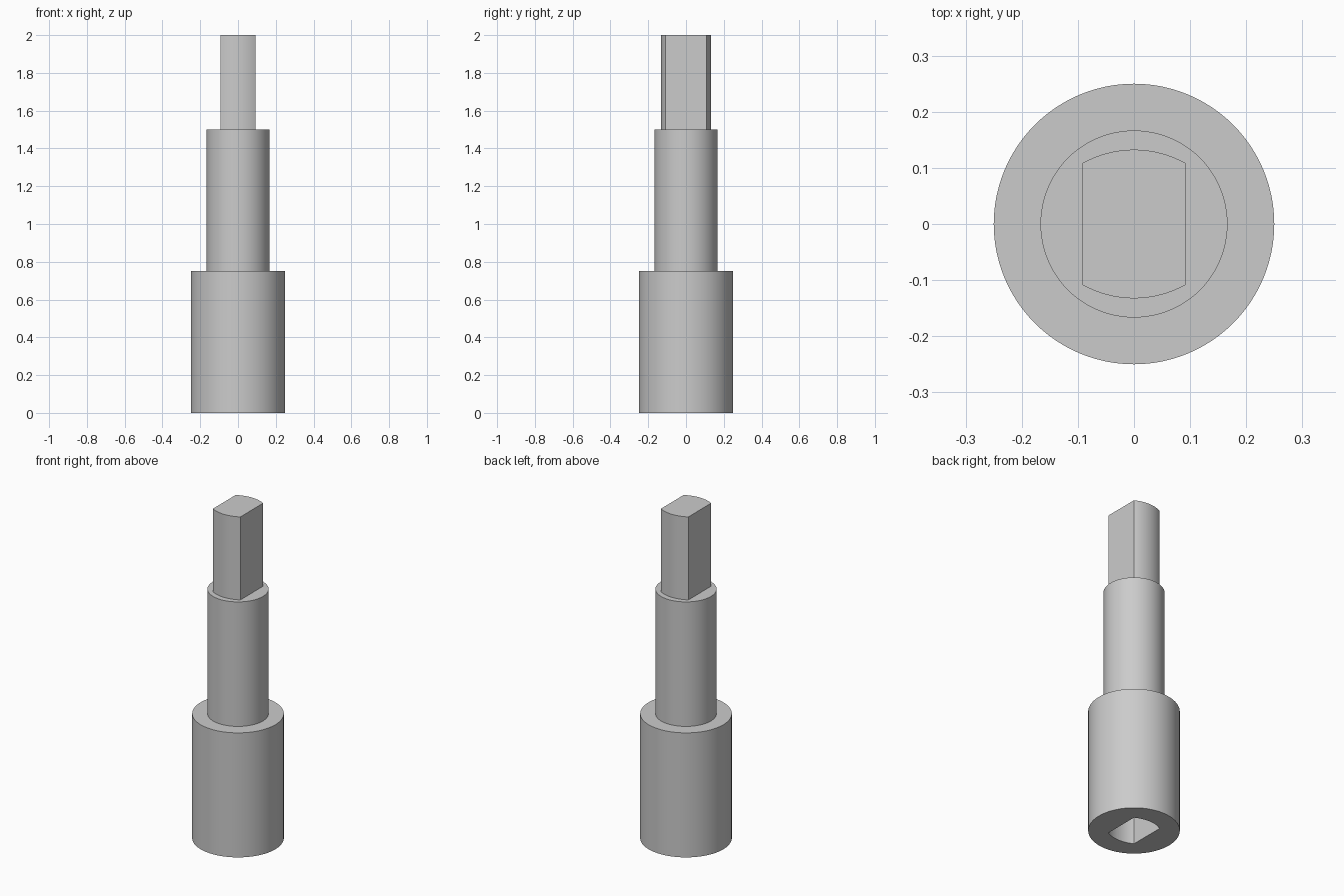
import bpy, bmesh, math
from math import sin, cos, asin

cube = bpy.data.objects.get("Cube")
if cube:
    bpy.data.objects.remove(cube, do_unlink=True)

# Single plain grey material
GREY = (0.6, 0.6, 0.6, 1.0)
steel = bpy.data.materials.new("plain grey")
steel.use_nodes = True
steel.diffuse_color = GREY
steel.node_tree.nodes["Principled BSDF"].inputs["Base Color"].default_value = GREY

HALF_FLAT, CORNER, APEX = 0.0917, 0.1085, 0.1325


def add_object(name, bm):
    bmesh.ops.recalc_face_normals(bm, faces=bm.faces)
    mesh = bpy.data.meshes.new(name)
    bm.to_mesh(mesh)
    bm.free()
    mesh.materials.append(steel)
    obj = bpy.data.objects.new(name, mesh)
    bpy.context.collection.objects.link(obj)
    return obj


def select_only(obj):
    bpy.ops.object.select_all(action="DESELECT")
    obj.select_set(True)
    bpy.context.view_layer.objects.active = obj


def lathe(name, profile, segments=96):
    """Revolve (radius, z) points about the z axis."""
    bm = bmesh.new()
    verts = [bm.verts.new((r, 0, z)) for r, z in profile]
    edges = [bm.edges.new(pair) for pair in zip(verts, verts[1:])]
    bmesh.ops.spin(bm, geom=verts + edges, cent=(0, 0, 0), axis=(0, 0, 1),
                   angle=math.tau, steps=segments, use_merge=True)
    bmesh.ops.remove_doubles(bm, verts=bm.verts, dist=1e-5)
    return add_object(name, bm)


def flatted_prism(name, z0, z1, steps=20):
    """Bar with two flat sides and two bowed ends."""
    sag = APEX - CORNER
    radius = (HALF_FLAT ** 2 + sag ** 2) / (2 * sag)
    half = asin(HALF_FLAT / radius)
    arc = []
    for i in range(steps + 1):
        a = half * (1 - 2 * i / steps)
        arc.append((radius * sin(a), APEX - radius + radius * cos(a)))
    outline = arc + [(-x, -y) for x, y in arc]
    bm = bmesh.new()
    base = bm.faces.new([bm.verts.new((x, y, z0)) for x, y in outline])
    top = bmesh.ops.extrude_face_region(bm, geom=[base], use_keep_orig=True)
    moved = [v for v in top["geom"] if isinstance(v, bmesh.types.BMVert)]
    bmesh.ops.translate(bm, verts=moved, vec=(0, 0, z1 - z0))
    return add_object(name, bm)


# Stepped round body: wide socket sleeve and narrower shaft
body = lathe("stepped_body", [(0, 0), (0.25, 0), (0.25, 0.75),
                              (0.1667, 0.75), (0.1667, 1.5), (0, 1.5)])

# Drive socket cut into the underside
cutter = flatted_prism("socket_cutter", -0.1, 0.5)
cutter.hide_render = True
cut = body.modifiers.new("socket", "BOOLEAN")
cut.operation = "DIFFERENCE"
cut.solver = "EXACT"
cut.object = cutter
select_only(body)
bpy.ops.object.modifier_apply(modifier=cut.name)
bpy.data.objects.remove(cutter, do_unlink=True)

# Drive tang on top, matching the socket
tang = flatted_prism("drive_tang", 1.5, 2.0)

for part in (body, tang):
    select_only(part)
    bpy.ops.object.shade_smooth_by_angle(angle=math.radians(25))
